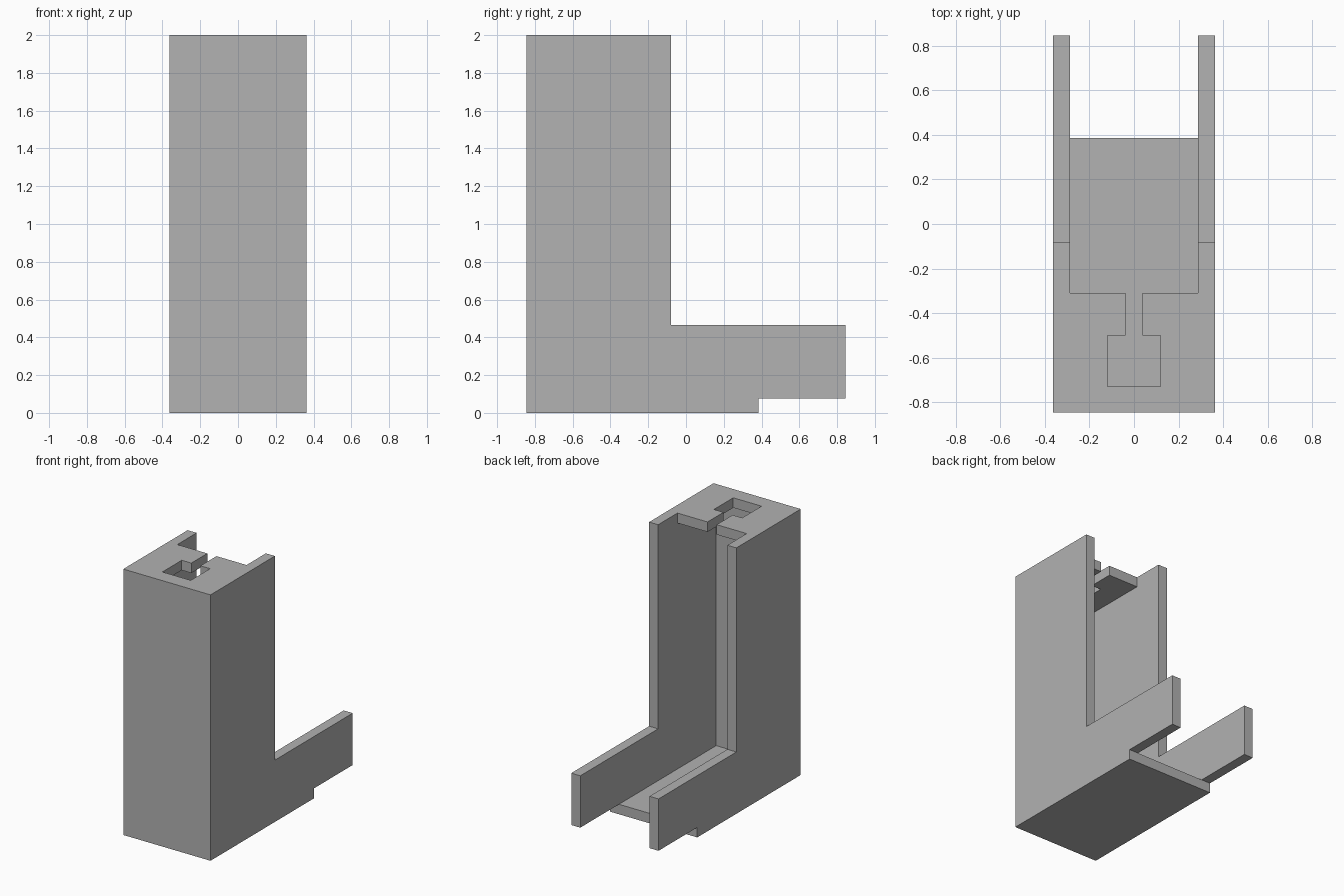
import bpy, bmesh
from mathutils import Vector

cube = bpy.data.objects.get("Cube")
if cube:
    bpy.data.objects.remove(cube, do_unlink=True)

grey = bpy.data.materials.new("plain_grey")
grey.use_nodes = True
grey.diffuse_color = (0.445, 0.445, 0.445, 1)
grey.node_tree.nodes["Principled BSDF"].inputs["Base Color"].default_value = grey.diffuse_color

HALF_W, HALF_D, HEIGHT, WALL = 0.363, 0.845, 2.0, 0.075
COLUMN_BACK, ARM_TOP, FLOOR_BACK, ROOF_BACK = -0.08, 0.465, 0.385, -0.31
INNER = HALF_W - WALL


def prism(name, start, sweep):
    """Extrude a closed outline of 3D points along a vector."""
    bm = bmesh.new()
    face = bm.faces.new([bm.verts.new(p) for p in start])
    moved = bmesh.ops.extrude_face_region(bm, geom=[face])["geom"]
    bmesh.ops.translate(bm, vec=Vector(sweep),
                        verts=[v for v in moved if isinstance(v, bmesh.types.BMVert)])
    bmesh.ops.recalc_face_normals(bm, faces=bm.faces)
    mesh = bpy.data.meshes.new(name)
    bm.to_mesh(mesh)
    bm.free()
    mesh.materials.append(grey)
    obj = bpy.data.objects.new(name, mesh)
    bpy.context.collection.objects.link(obj)
    return obj


def side_prism(name, profile, half):
    return prism(name, [(-half, y, z) for y, z in profile], (2 * half, 0, 0))


def cut(target, cutter):
    cutter.hide_render = True
    mod = target.modifiers.new("cut", "BOOLEAN")
    mod.operation, mod.solver, mod.object = "DIFFERENCE", "EXACT", cutter
    bpy.context.view_layer.objects.active = target
    bpy.ops.object.modifier_apply(modifier=mod.name)
    bpy.data.objects.remove(cutter, do_unlink=True)


# Solid L-shaped body: tall column with a low rear extension
housing = side_prism("housing", [
    (-HALF_D, 0), (HALF_D, 0), (HALF_D, ARM_TOP),
    (COLUMN_BACK, ARM_TOP), (COLUMN_BACK, HEIGHT), (-HALF_D, HEIGHT)], HALF_W)

# Hollow inside, leaving side walls, front wall, floor and a short roof
cut(housing, side_prism("cavity_cutter", [
    (-HALF_D + WALL, WALL), (FLOOR_BACK, WALL), (FLOOR_BACK, -1), (1, -1),
    (1, 3), (ROOF_BACK, 3), (ROOF_BACK, HEIGHT - WALL),
    (-HALF_D + WALL, HEIGHT - WALL)], INNER))

# Step under the rear arms
cut(housing, side_prism("step_cutter", [
    (FLOOR_BACK, -1), (1, -1), (1, WALL), (FLOOR_BACK, WALL)], 1))

# Keyhole slot through the roof
half = [(0.038, -0.2), (0.038, -0.5), (0.118, -0.5), (0.118, -0.73)]
outline = half + [(-x, y) for x, y in reversed(half)]
cut(housing, prism("keyhole_cutter", [(x, y, 1.8) for x, y in outline], (0, 0, 0.5)))
